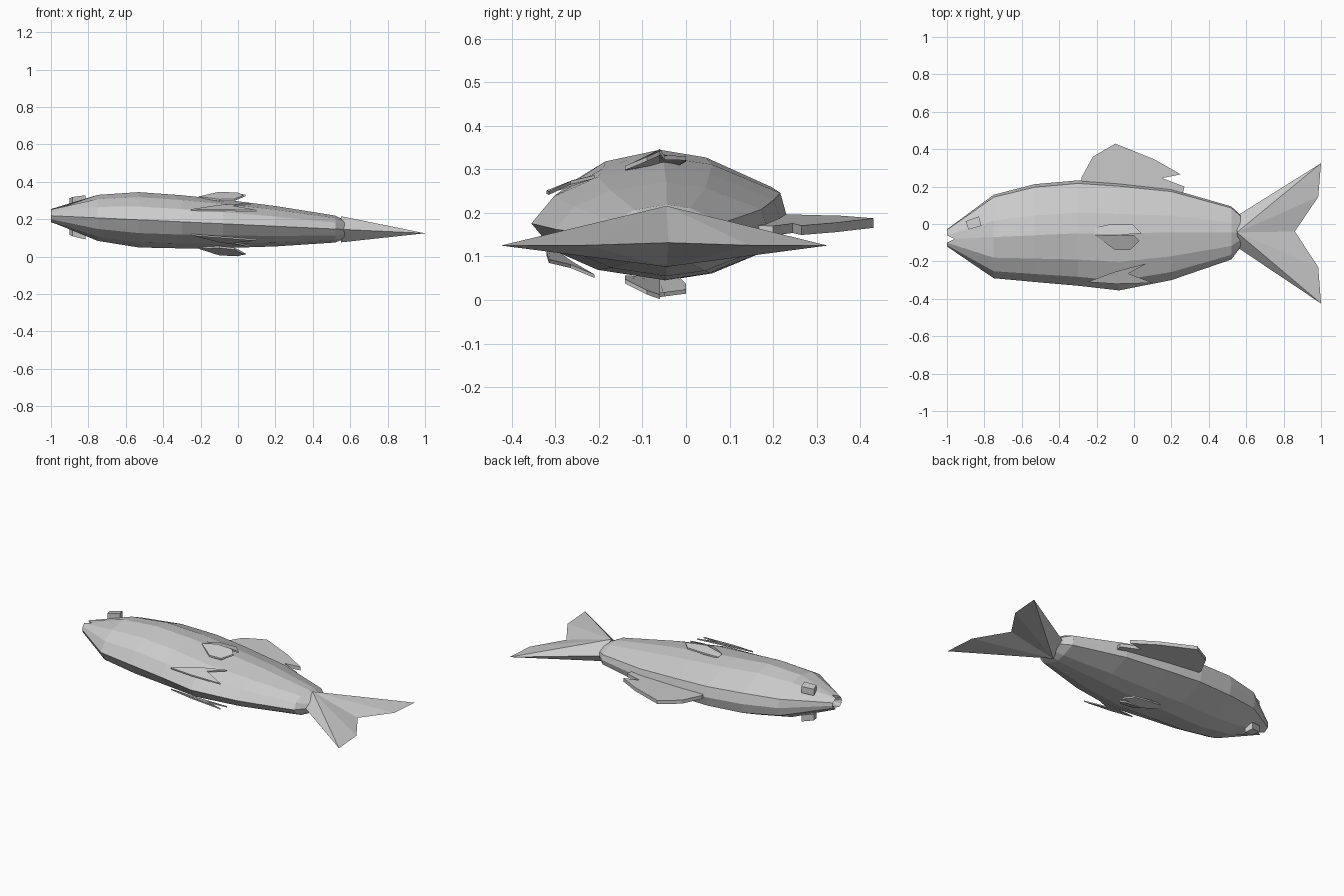
import bpy
from mathutils import Vector

if "Cube" in bpy.data.objects:
    bpy.data.objects.remove(bpy.data.objects["Cube"], do_unlink=True)

grey = bpy.data.materials.new("plain grey")
grey.use_nodes = True
grey.diffuse_color = (0.6, 0.6, 0.6, 1)
grey.node_tree.nodes["Principled BSDF"].inputs["Base Color"].default_value = grey.diffuse_color


def place(x, y, z):
    """The fish lies on its side, its mid plane sloping down to the tail."""
    return (x, y, z + 0.172 - 0.047 * x)


def build(name, verts, faces):
    mesh = bpy.data.meshes.new(name)
    mesh.from_pydata([place(*v) for v in verts], [], faces)
    mesh.materials.append(grey)
    ob = bpy.data.objects.new(name, mesh)
    bpy.context.collection.objects.link(ob)
    # consistent outward normals
    import bmesh
    bm = bmesh.new()
    bm.from_mesh(mesh)
    bmesh.ops.recalc_face_normals(bm, faces=bm.faces)
    bm.to_mesh(mesh)
    bm.free()
    return ob


def plate(name, outline, thick, side=1):
    """Thin slab below an outline, optionally on the mirrored flank."""
    n = len(outline)
    verts = [(x, y, side * z) for x, y, z in outline]
    verts += [(x, y, side * (z - thick)) for x, y, z in outline]
    faces = [tuple(range(n)), tuple(range(2 * n - 1, n - 1, -1))]
    faces += [(i, (i + 1) % n, (i + 1) % n + n, i + n) for i in range(n)]
    return build(name, verts, faces)


# Body stations: x, back y, ridge y, belly y, half thickness
STATIONS = [
    (-1.0, -0.03, -0.08, -0.12, 0.04),
    (-0.75, 0.15, -0.07, -0.29, 0.123),
    (-0.53, 0.205, -0.06, -0.31, 0.148),
    (-0.3, 0.225, -0.05, -0.33, 0.142),
    (-0.08, 0.21, -0.05, -0.355, 0.13),
    (0.2, 0.18, -0.045, -0.3, 0.108),
    (0.52, 0.09, -0.045, -0.19, 0.072),
    (0.57, 0.045, -0.045, -0.125, 0.05),
]
# Half section: fraction from ridge to back (+) or belly (-), thickness fraction
SECTION = [(1.03, 0), (0.97, 0.42), (0.4, 0.88), (0, 1),
           (-0.5, 0.82), (-0.83, 0.48), (-1, 0)]
loop = [(t, w) for t, w in SECTION] + [(t, -w) for t, w in SECTION[-2:0:-1]]
n = len(loop)
verts, faces = [], []
for x, back, ridge, belly, h in STATIONS:
    for t, w in loop:
        y = ridge + t * (back - ridge) if t > 0 else ridge - t * (belly - ridge)
        notch = 0.04 if x == -1 and t == 0 else 0     # mouth corner
        verts.append((x + notch, y, w * h))
for r in range(len(STATIONS) - 1):
    for i in range(n):
        j = (i + 1) % n
        faces.append((r * n + i, r * n + j, r * n + n + j, r * n + n + i))
# Mouth hollow and tail root cap
verts += [(-0.94, -0.08, 0)]
faces += [(i, (i + 1) % n, len(verts) - 1) for i in range(n)]
faces.append(tuple(range((len(STATIONS) - 1) * n, len(STATIONS) * n)))
build("body", verts, faces)

# Forked tail fin tapering from a thick root to thin lobes
edge = [(0.56, 0.05), (1, 0.325), (0.985, 0.145), (0.86, -0.04),
        (0.985, -0.23), (1, -0.425), (0.56, -0.13)]
m = len(edge)
verts = [(x, y, 0) for x, y in edge] + [(0.55, -0.045, 0.07), (0.55, -0.045, -0.07)]
faces = [(i, (i + 1) % m, m + s) for i in range(m) for s in (0, 1)]
build("tail_fin", verts, faces)

# Back fin
back = [(-0.28, 0.17), (-0.28, 0.25), (-0.22, 0.36), (-0.1, 0.43), (0.11, 0.345),
        (0.25, 0.265), (0.15, 0.245), (0.27, 0.2), (0.26, 0.16)]
plate("back_fin", [(x, y, 0.011) for x, y in back], 0.022)

for side, label in ((1, "upper"), (-1, "lower")):
    # Folded flank fin in two leaves
    plate(label + "_flank_fin_back",
          [(-0.21, -0.02, 0.135), (-0.12, 0, 0.15), (-0.01, 0, 0.158),
           (0.04, -0.05, 0.162), (-0.1, -0.06, 0.17), (-0.21, -0.06, 0.14)], 0.01, side)
    plate(label + "_flank_fin_belly",
          [(-0.21, -0.06, 0.14), (-0.1, -0.06, 0.17), (0, -0.06, 0.17),
           (0.03, -0.09, 0.158), (-0.02, -0.14, 0.135), (-0.1, -0.14, 0.13)], 0.01, side)
    # Notched belly fin
    plate(label + "_belly_fin",
          [(-0.25, -0.31, 0.07), (-0.1, -0.255, 0.1), (0.07, -0.21, 0.118),
           (-0.03, -0.265, 0.1), (0.1, -0.315, 0.082), (-0.1, -0.32, 0.075)], 0.008, side)
    # Eye: a small tilted block
    plate(label + "_eye",
          [(-0.9, 0.015, 0.098), (-0.885, -0.03, 0.105),
           (-0.815, -0.01, 0.118), (-0.83, 0.04, 0.11)], 0.04, side)
